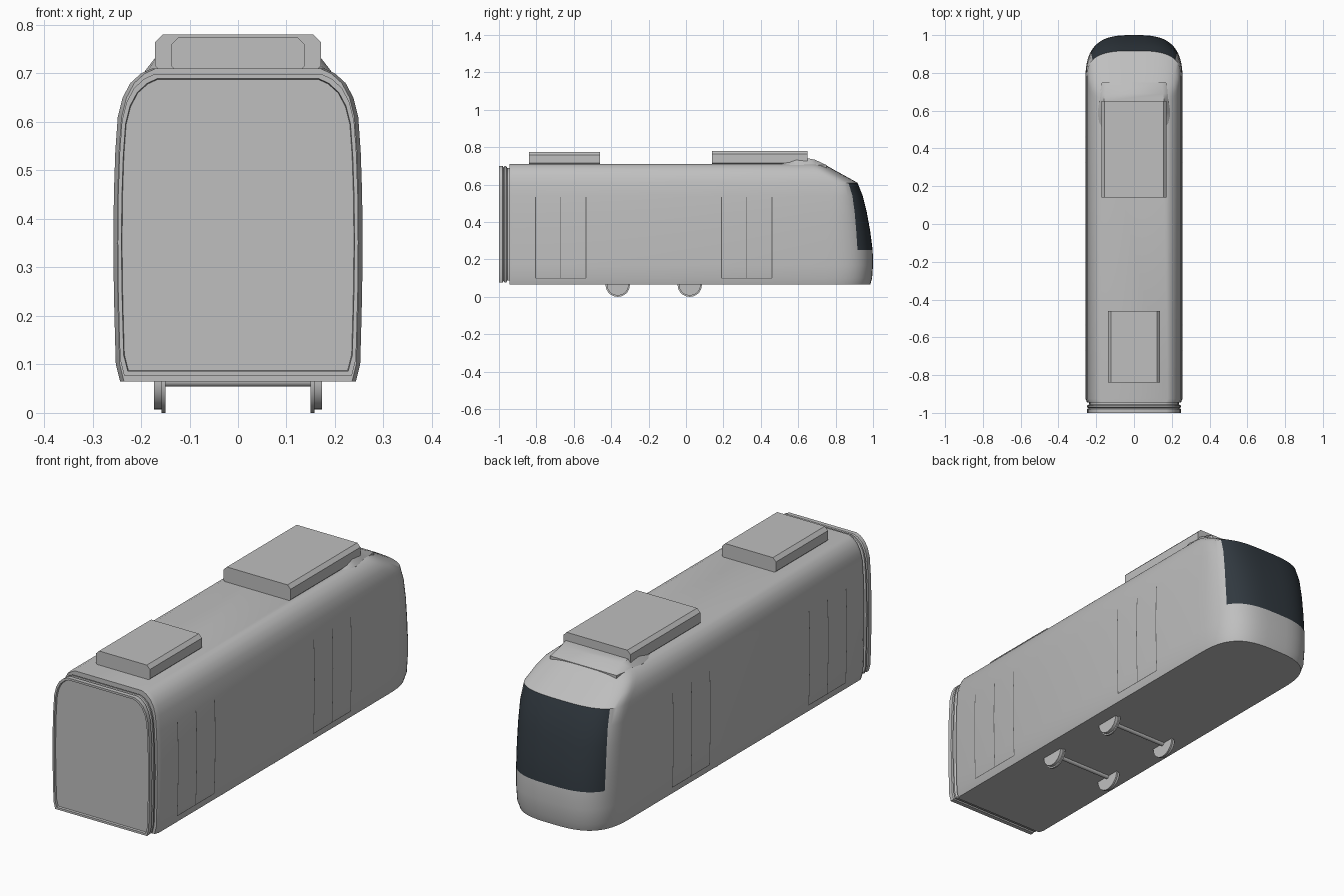
import bpy, bmesh, math
from mathutils import Matrix

if "Cube" in bpy.data.objects:
    bpy.data.objects.remove(bpy.data.objects["Cube"])


def material(name, rgb):
    m = bpy.data.materials.new(name)
    m.use_nodes = True
    m.diffuse_color = (*rgb, 1)
    m.node_tree.nodes["Principled BSDF"].inputs["Base Color"].default_value = (*rgb, 1)
    return m


GREY = material("body grey", (0.52, 0.52, 0.52))
GLASS = material("dark glass", (0.03, 0.04, 0.05))
SEAM = material("seam grey", (0.12, 0.12, 0.12))


def finish(bm, name, mats, smooth=None):
    bmesh.ops.recalc_face_normals(bm, faces=bm.faces)
    mesh = bpy.data.meshes.new(name)
    bm.to_mesh(mesh)
    bm.free()
    ob = bpy.data.objects.new(name, mesh)
    bpy.context.collection.objects.link(ob)
    for m in mats:
        mesh.materials.append(m)
    if smooth:
        bpy.ops.object.select_all(action="DESELECT")
        ob.select_set(True)
        bpy.context.view_layer.objects.active = ob
        bpy.ops.object.shade_smooth_by_angle(angle=math.radians(smooth))
    return ob


def loft(bm, rings):
    """Bridge closed rings and cap both ends; returns the faces by ring."""
    loops = [[bm.verts.new(p) for p in r] for r in rings]
    n = len(loops[0])
    bands = [[bm.faces.new((a[i], a[(i + 1) % n], b[(i + 1) % n], b[i]))
              for i in range(n)] for a, b in zip(loops, loops[1:])]
    bm.faces.new(loops[0])
    bm.faces.new(loops[-1])
    return bands


# Levels: height, half width, nose tip y, nose rounding depth
LEVELS = [(0.065, 0.243, 0.985, 0.25), (0.1, 0.252, 0.995, 0.25),
          (0.17, 0.254, 1.0, 0.25), (0.25, 0.256, 0.998, 0.25),
          (0.35, 0.257, 0.985, 0.23), (0.45, 0.256, 0.967, 0.2),
          (0.54, 0.253, 0.945, 0.17), (0.61, 0.248, 0.917, 0.15),
          (0.65, 0.238, 0.845, 0.13), (0.68, 0.222, 0.79, 0.11),
          (0.7, 0.2, 0.755, 0.1), (0.71, 0.178, 0.735, 0.09)]


def half_width(z):
    for (z0, w0, *_), (z1, w1, *_) in zip(LEVELS, LEVELS[1:]):
        if z0 <= z <= z1:
            return w0 + (w1 - w0) * (z - z0) / (z1 - z0)
    return LEVELS[-1][1]


# Body shell with rounded nose; the windscreen is a band of its faces
SEG = 16
REAR = -0.945


def level_ring(z, w, tip, depth):
    ring = [(w - 0.008, REAR, z), (w, REAR + 0.02, z)]
    for i in range(2 * SEG + 1):
        t = math.pi * i / (2 * SEG)
        c, s = math.cos(t), math.sin(t)
        ring.append((math.copysign(abs(c) ** (2 / 3), c) * w,
                     tip - depth + depth * max(s, 0) ** (2 / 3), z))
    return ring + [(-w, REAR + 0.02, z), (-w + 0.008, REAR, z)]


bm = bmesh.new()
bands = loft(bm, [level_ring(*lv) for lv in LEVELS])
for level, band in zip(LEVELS, bands):
    if 0.24 < level[0] < 0.6:
        for f in band[2 + 6:2 + 2 * SEG - 6]:
            f.material_index = 1
finish(bm, "body", [GREY, GLASS], 35)


# Ribbed gangway bellows at the rear, following the body section
def section(scale, y):
    pts = [(lv[1], lv[0]) for lv in LEVELS]
    pts += [(-x, z) for x, z in reversed(pts)]
    return [(x * scale, y, 0.39 + (z - 0.39) * scale) for x, z in pts]


bm = bmesh.new()
loft(bm, [section(s, y) for y, s in
          ((-0.93, 0.93), (-0.955, 0.93), (-0.962, 0.965), (-0.97, 0.965),
           (-0.975, 0.94), (-0.98, 0.965), (-0.988, 0.965),
           (-0.992, 0.965), (-1.0, 0.965), (-1.0, 0.935), (-0.99, 0.93))])
finish(bm, "rear_bellows", [GREY], 30)

# Roof fairing behind the nose
bm = bmesh.new()
rings = []
for y, w, top in ((0.48, 0.165, 0.711), (0.53, 0.185, 0.725), (0.59, 0.192, 0.737),
                  (0.65, 0.185, 0.741), (0.69, 0.18, 0.733), (0.75, 0.17, 0.705)):
    rings.append([(-w, y, 0.69), (-w, y, min(0.705, top)), (-w + 0.025, y, top),
                  (w - 0.025, y, top), (w, y, min(0.705, top)), (w, y, 0.69)])
loft(bm, rings)
finish(bm, "roof_fairing", [GREY], 30)


# Roof equipment boxes with chamfered long edges
def roof_box(name, w, y0, y1, top):
    c, low = 0.016, 0.7
    outline = [(w - c, low), (w, low + c), (w, top - c), (w - c, top)]
    outline += [(-x, z) for x, z in reversed(outline)]
    bm = bmesh.new()
    loft(bm, [[(x, y, z) for x, z in outline] for y in (y0, y1)])
    finish(bm, name, [GREY])


roof_box("front_roof_box", 0.171, 0.14, 0.65, 0.78)
roof_box("rear_roof_box", 0.138, -0.84, -0.46, 0.775)


# Flanged wheels and axles
def disc(bm, radius, x, length, y):
    bmesh.ops.create_cone(bm, cap_ends=True, segments=28, radius1=radius,
                          radius2=radius, depth=length,
                          matrix=Matrix.Translation((x, y, 0.065))
                          @ Matrix.Rotation(math.pi / 2, 4, "Y"))


for pair, y in (("front", 0.02), ("rear", -0.365)):
    for side, sx in (("left", 1), ("right", -1)):
        bm = bmesh.new()
        disc(bm, 0.058, sx * 0.162, 0.022, y)
        disc(bm, 0.065, sx * 0.154, 0.008, y)
        finish(bm, f"{pair}_{side}_wheel", [GREY], 30)
    bm = bmesh.new()
    disc(bm, 0.011, 0, 0.3, y)
    finish(bm, f"{pair}_axle", [GREY], 30)

# Door seams as thin strips that follow the side
for side, sx in (("left", 1), ("right", -1)):
    bm = bmesh.new()

    def strip(y0, y1, heights):
        rows = [[bm.verts.new((sx * (half_width(z) + 0.001), y, z))
                 for y in (y0, y1)] for z in heights]
        for a, b in zip(rows, rows[1:]):
            bm.faces.new((a[0], a[1], b[1], b[0]))

    for mid in (0.325, -0.67):
        for dy in (-0.135, 0, 0.135):
            strip(mid + dy - 0.002, mid + dy + 0.002, (0.1, 0.17, 0.25, 0.35, 0.45, 0.535))
        strip(mid - 0.135, mid + 0.135, (0.098, 0.1, 0.102))
    finish(bm, f"{side}_door_seams", [SEAM])
